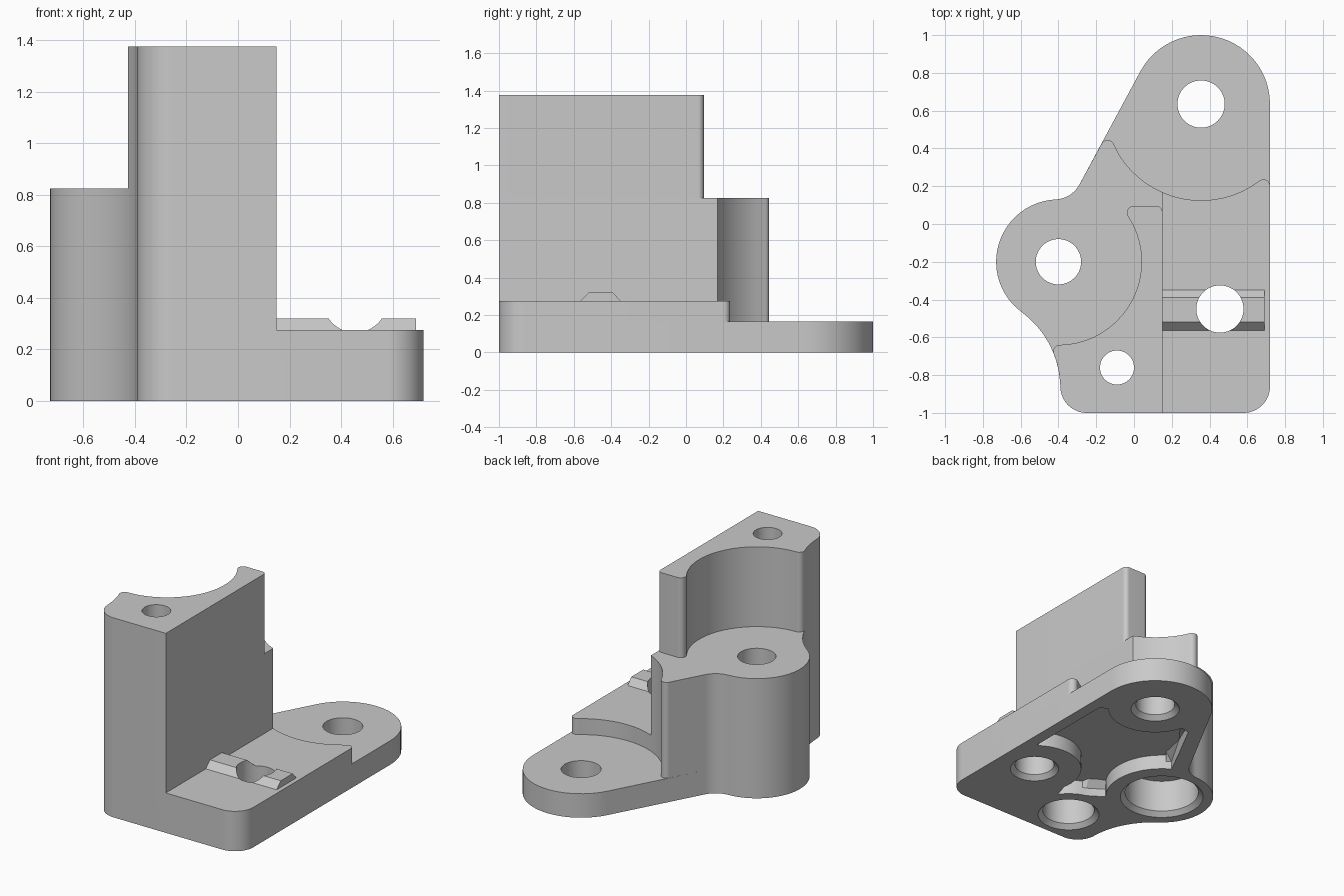
import bpy, bmesh
from math import cos, sin, radians, dist
from mathutils import Matrix

if "Cube" in bpy.data.objects:
    bpy.data.objects.remove(bpy.data.objects["Cube"])

grey = bpy.data.materials.new("plain_grey")
grey.use_nodes = True
COLOUR = (0.585, 0.585, 0.585, 1)
grey.diffuse_color = COLOUR
grey.node_tree.nodes["Principled BSDF"].inputs["Base Color"].default_value = COLOUR


def arc(centre, r, a, b):
    n = max(3, round(abs(b - a) / 6))
    angles = [radians(a + (b - a) * i / n) for i in range(n + 1)]
    return [(centre[0] + r * cos(t), centre[1] + r * sin(t)) for t in angles]


def finish(name, bm):
    bmesh.ops.recalc_face_normals(bm, faces=bm.faces)
    mesh = bpy.data.meshes.new(name)
    bm.to_mesh(mesh)
    bm.free()
    mesh.materials.append(grey)
    ob = bpy.data.objects.new(name, mesh)
    bpy.context.collection.objects.link(ob)
    return ob


def prism(name, loop, z0, z1, top=0, bottom=0, steps=4, keep=None, turn=None):
    """Extrude a loop, soften its rims, optionally keep one side of x = WALL_X."""
    loop = [p for i, p in enumerate(loop) if dist(p, loop[i - 1]) > 0.003]
    bm = bmesh.new()
    low = [bm.verts.new((x, y, z0)) for x, y in loop]
    high = [bm.verts.new((x, y, z1)) for x, y in loop]
    bm.faces.new(low[::-1])
    bm.faces.new(high)
    for i in range(len(loop)):
        bm.faces.new((low[i - 1], low[i], high[i], high[i - 1]))
    for z, size, seg in ((z1, top, steps), (z0, bottom, 1)):
        if size:
            rim = [e for e in bm.edges if all(abs(v.co.z - z) < 1e-5 for v in e.verts)]
            bmesh.ops.bevel(bm, geom=rim, offset=size, segments=seg, profile=0.5,
                            affect='EDGES', clamp_overlap=False)
    if keep:
        bmesh.ops.bisect_plane(bm, geom=bm.verts[:] + bm.edges[:] + bm.faces[:],
                               plane_co=(WALL_X, 0, 0), plane_no=(keep, 0, 0),
                               clear_inner=True)
        bmesh.ops.holes_fill(bm, edges=[e for e in bm.edges if e.is_boundary], sides=0)
    if turn:
        bm.transform(turn)
    return finish(name, bm)


def bore_cutter(name, centre, r_top, r_low, depth):
    """Stepped round cutter with a flared mouth at the underside."""
    bm = bmesh.new()
    n = 64
    profile = [(-0.01, r_low + 0.04), (0.03, r_low)]
    if r_top != r_low:
        profile += [(depth, r_low), (depth, r_top)]
    profile.append((2, r_top))
    rings = [[bm.verts.new((centre[0] + r * cos(radians(360 * i / n)),
                            centre[1] + r * sin(radians(360 * i / n)), z))
              for i in range(n)] for z, r in profile]
    for a, b in zip(rings, rings[1:]):
        for i in range(n):
            bm.faces.new((a[i - 1], a[i], b[i], b[i - 1]))
    bm.faces.new(rings[0])
    bm.faces.new(rings[-1])
    return finish(name, bm)


# Key centres shared by the outlines
WALL_X = 0.15
LUG = (0.355, 0.635)
BOSS = (-0.4, -0.2)
SCREW = (-0.09, -0.76)
PLATE = (0.455, -0.45)
HOLLOW = (-0.89, -0.87)
ROUND = 0.03

# Outline pieces, counter-clockwise
front_right = arc((0.58, -0.86), 0.14, 270, 360)
front_left = arc((-0.25, -0.86), 0.14, 180, 270)
left_side = (arc((-0.421, 0.28), 0.15, -28, -87.5) + arc(BOSS, 0.33, 92.5, 233.8)
             + arc(HOLLOW, 0.5, 53.8, 4)[1:] + front_left)
outline = front_right + arc(LUG, 0.365, 0, 152) + left_side
raised = (front_right + arc((0.685, 0.201), 0.035, 0, 127)
          + arc(LUG, 0.51, -53, -155)[1:-1] + arc((-0.14, 0.41), 0.035, 25, 152)
          + left_side)
wall = ([(WALL_X, -1)] + arc((0.12, 0.065), 0.03, 0, 90)
        + arc((-0.0025, 0.06), 0.035, 90, 213) + arc(BOSS, 0.44, 33, -89)[1:-1]
        + arc((-0.392, -0.675), 0.035, 91, 201) + arc(HOLLOW, 0.5, 21, 4)[1:]
        + front_left)

# Solid bodies
ridge_profile = [(-0.565, 0.25), (-0.35, 0.25), (-0.35, 0.275), (-0.39, 0.32),
                 (-0.52, 0.32), (-0.565, 0.275)]
swap_axes = Matrix(((0, 0, 1, 0), (1, 0, 0, 0), (0, 1, 0, 0), (0, 0, 0, 1)))
bodies = [
    prism("base_plate", outline, 0, 0.13, bottom=ROUND),
    prism("lug_top", outline, 0.13, 0.165, top=ROUND),
    prism("raised_plate", raised, 0.13, 0.275, top=ROUND, keep=1),
    prism("boss_block", raised, 0.13, 0.825, top=ROUND, keep=-1),
    prism("tall_wall", wall, 0.78, 1.375),
    prism("locating_ridge", ridge_profile, WALL_X, 0.69, turn=swap_axes),
]

# Cutters for the bores and the underside pocket
pocket = ([(0.64, -0.2), (0.64, 0.42)] + arc(LUG, 0.3, -40, -165)
          + [(0, 0.54), (-0.126, 0.3)] + arc(BOSS, 0.36, 60, -40)
          + arc(SCREW, 0.27, 75, 35) + arc(PLATE, 0.3, 190, 55))
cutters = [
    bore_cutter("lug_bore", LUG, 0.125, 0.125, 1),
    bore_cutter("plate_bore", PLATE, 0.125, 0.125, 1),
    bore_cutter("boss_bore", BOSS, 0.12, 0.235, 0.25),
    bore_cutter("screw_bore", SCREW, 0.09, 0.165, 1),
    prism("pocket_cutter", pocket, -0.02, 0.1, top=0.045, steps=1),
]

for body in bodies:
    for cutter in cutters:
        mod = body.modifiers.new(cutter.name, 'BOOLEAN')
        mod.operation = 'DIFFERENCE'
        mod.solver = 'EXACT'
        mod.object = cutter
    bpy.ops.object.select_all(action='DESELECT')
    body.select_set(True)
    bpy.context.view_layer.objects.active = body
    for mod in list(body.modifiers):
        bpy.ops.object.modifier_apply(modifier=mod.name)
    bpy.ops.object.shade_smooth_by_angle(angle=radians(30))

for cutter in cutters:
    bpy.data.objects.remove(cutter)
